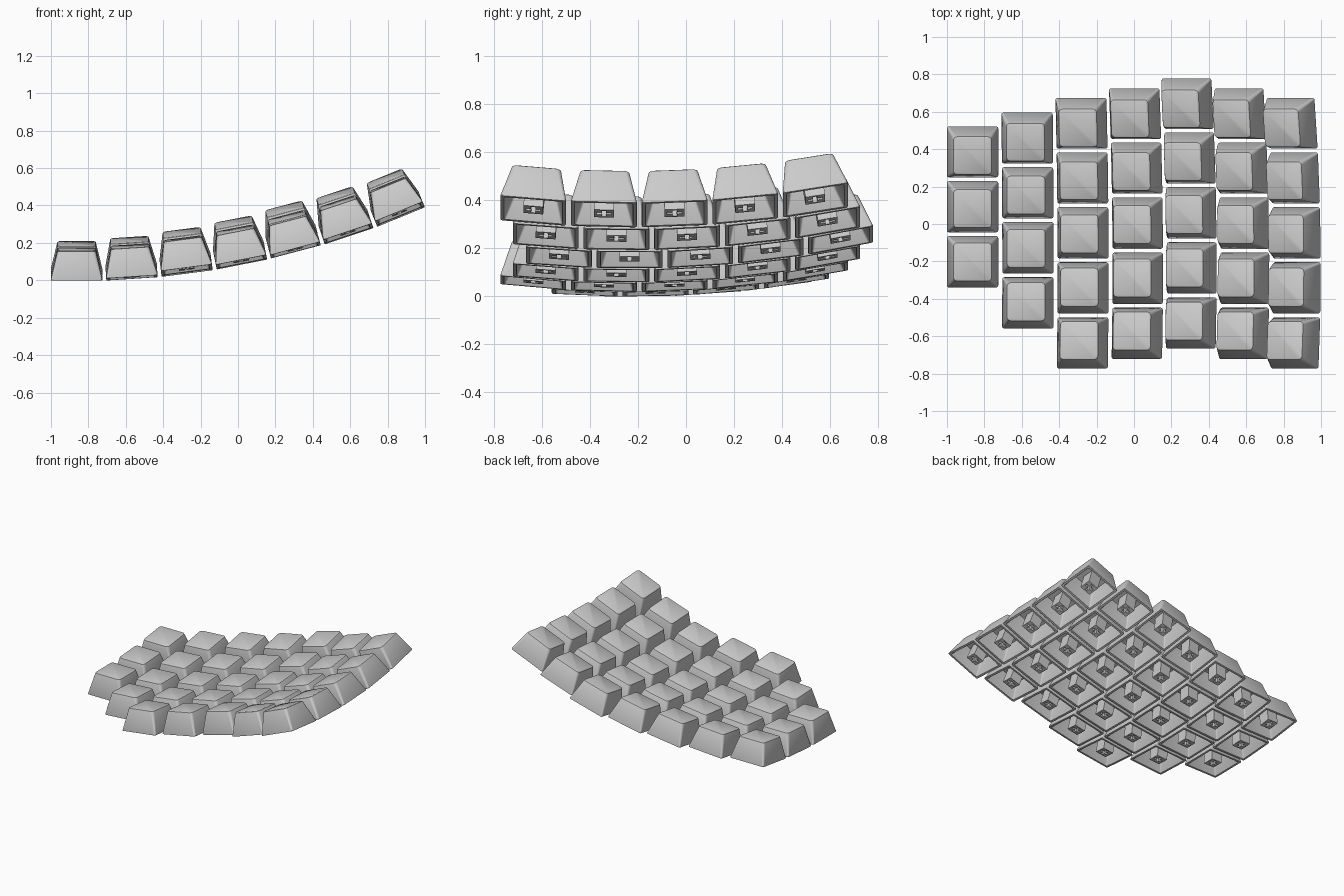
import bpy, bmesh
from math import radians, sin, cos, pi
from mathutils import Matrix, Vector

cube = bpy.data.objects.get("Cube")
if cube:
    bpy.data.objects.remove(cube)

RADIUS = 4.59            # bowl the caps sit in
LOW_X, LOW_Y = -0.863, -0.23
PITCH = 0.295
COLUMN_STEP = radians(3.7)

plastic = bpy.data.materials.new("light_grey_plastic")
plastic.use_nodes = True
grey = (0.6, 0.6, 0.6, 1)
plastic.diffuse_color = grey
plastic.node_tree.nodes["Principled BSDF"].inputs["Base Color"].default_value = grey


def rounded_ring(bm, half, z, r, steps=4):
    """Square loop with rounded corners."""
    ring = []
    for corner in range(4):
        mid = pi / 4 + corner * pi / 2
        cx = (half - r) * (1 if cos(mid) > 0 else -1)
        cy = (half - r) * (1 if sin(mid) > 0 else -1)
        for s in range(steps + 1):
            a = corner * pi / 2 + s / steps * pi / 2
            ring.append(bm.verts.new((cx + r * cos(a), cy + r * sin(a), z)))
    return ring


def add_box(bm, x, y, sx, sy, z0, z1):
    m = Matrix.Translation((x, y, (z0 + z1) / 2)) @ Matrix.Diagonal((sx, sy, z1 - z0, 1))
    bmesh.ops.create_cube(bm, size=1, matrix=m)


def keycap_mesh():
    bm = bmesh.new()
    # Shell: cavity ceiling, inner wall, rim, outer wall, softened top edge
    profile = [(0.085, 0.118, 0.012), (0.120, 0.003, 0.008), (0.122, 0.0, 0.008),
               (0.1365, 0.0, 0.012), (0.1375, 0.004, 0.012), (0.104, 0.148, 0.02),
               (0.102, 0.154, 0.02), (0.097, 0.157, 0.018)]
    rings = [rounded_ring(bm, *p) for p in profile]
    n = len(rings[0])
    for a, b in zip(rings, rings[1:]):
        for i in range(n):
            j = (i + 1) % n
            bm.faces.new((a[i], a[j], b[j], b[i]))
    bm.faces.new(rings[0])
    bm.faces.new(rings[-1])
    bmesh.ops.recalc_face_normals(bm, faces=bm.faces)
    # Stem: square post with a cross-shaped socket
    outer, arm, slot = 0.0415, 0.031, 0.009
    block = outer - slot
    wall = outer - arm
    for sx in (-1, 1):
        for sy in (-1, 1):
            add_box(bm, sx * (slot + block / 2), sy * (slot + block / 2), block, block, 0.003, 0.12)
        edge = sx * (arm + wall / 2)
        add_box(bm, edge, 0, wall, 2 * slot, 0.003, 0.12)
        add_box(bm, 0, edge, 2 * slot, wall, 0.003, 0.12)
    mesh = bpy.data.meshes.new("keycap")
    bm.to_mesh(mesh)
    bm.free()
    mesh.materials.append(plastic)
    return mesh


cap = keycap_mesh()
# Caps: each column is (first row, forward stagger)
columns = [(2, -0.155), (1, -0.08), (0, 0), (0, 0.052), (0, 0.107), (0, 0.052), (0, 0)]
for c, (first, stagger) in enumerate(columns):
    for row in range(first, 5):
        y = -0.637 + PITCH * row + stagger
        tilt = (y - LOW_Y) / RADIUS
        key = bpy.data.objects.new(f"keycap_column{c + 1}_row{row + 1}", cap)
        bpy.context.collection.objects.link(key)
        key.matrix_world = (Matrix.Translation((LOW_X, LOW_Y, RADIUS))
                            @ Matrix.Rotation(-c * COLUMN_STEP, 4, 'Y')
                            @ Matrix.Rotation(tilt, 4, 'X')
                            @ Matrix.Translation((0, 0, -RADIUS)))

# Smooth the rounded corners once on the shared mesh
bpy.ops.object.select_all(action='DESELECT')
key.select_set(True)
bpy.context.view_layer.objects.active = key
bpy.ops.object.shade_smooth_by_angle(angle=radians(30))
